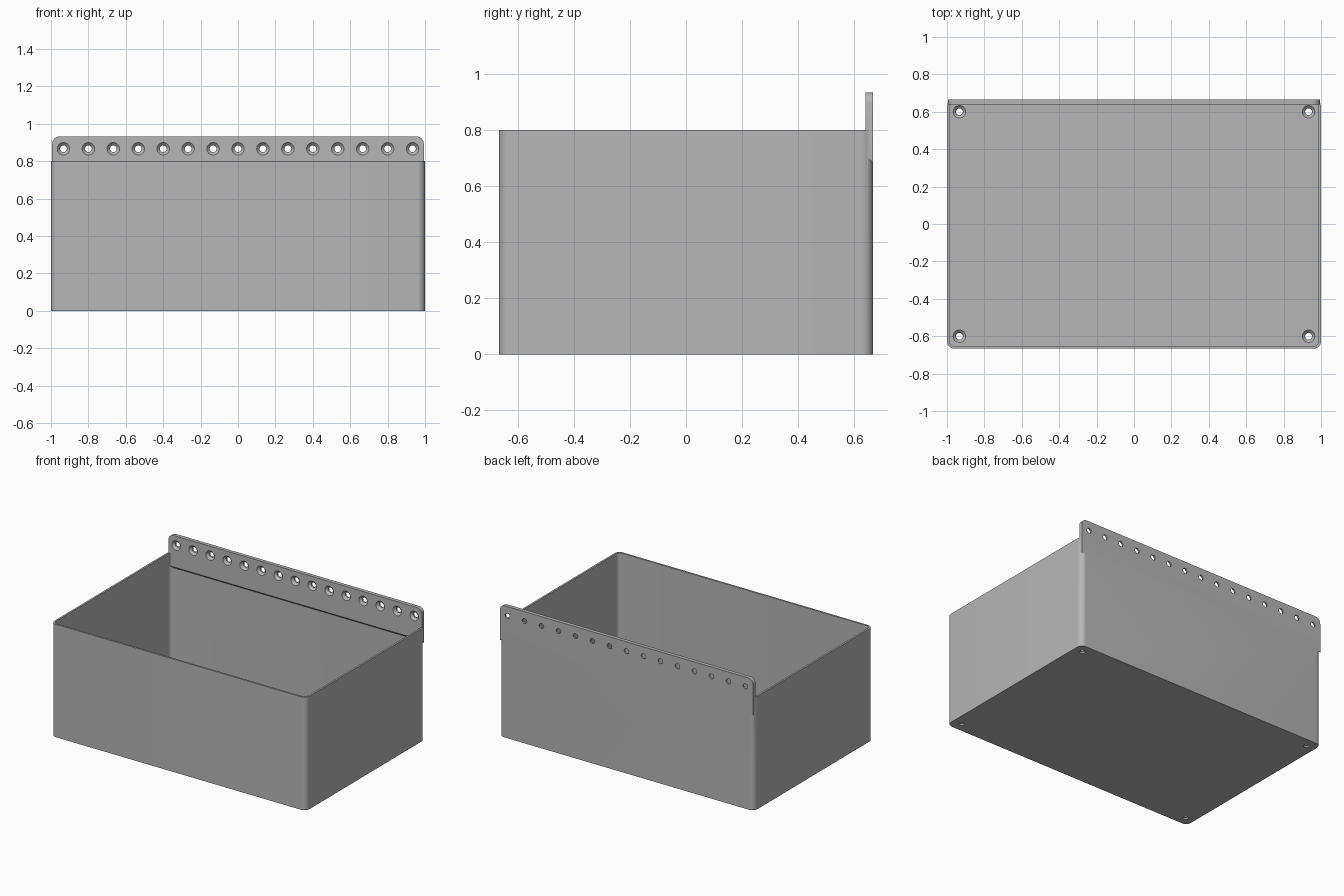
import bpy
import bmesh
import math
from mathutils import Matrix

if "Cube" in bpy.data.objects:
    bpy.data.objects.remove(bpy.data.objects["Cube"])

W, D, H = 1.0, 0.6667, 0.8      # half width, half depth, wall height
WALL, FLOOR, RADIUS = 0.0133, 0.0267, 0.04
RAIL, TOP = 0.0267, 0.9333      # rail thickness, rail top

grey = bpy.data.materials.new("plain grey")
grey.use_nodes = True
colour = (0.47, 0.47, 0.47, 1)
grey.diffuse_color = colour
grey.node_tree.nodes["Principled BSDF"].inputs["Base Color"].default_value = colour


def make_object(name, bm):
    bmesh.ops.recalc_face_normals(bm, faces=bm.faces)
    mesh = bpy.data.meshes.new(name)
    bm.to_mesh(mesh)
    bm.free()
    mesh.materials.append(grey)
    obj = bpy.data.objects.new(name, mesh)
    bpy.context.collection.objects.link(obj)
    return obj


def rounded_block(name, hx, hy, z0, z1, radius):
    """Block with rounded vertical edges."""
    bm = bmesh.new()
    size = Matrix.Diagonal((2 * hx, 2 * hy, z1 - z0, 1))
    bmesh.ops.create_cube(bm, size=1, matrix=Matrix.Translation((0, 0, (z0 + z1) / 2)) @ size)
    upright = [e for e in bm.edges if abs(e.verts[0].co.z - e.verts[1].co.z) > 0.01]
    bmesh.ops.bevel(bm, geom=upright, offset=radius, segments=8, profile=0.5, affect='EDGES')
    return make_object(name, bm)


def add_cone(bm, place, r_low, r_high, z0, z1):
    move = place @ Matrix.Translation((0, 0, (z0 + z1) / 2))
    bmesh.ops.create_cone(bm, cap_ends=True, segments=32, radius1=r_low,
                          radius2=r_high, depth=z1 - z0, matrix=move)


def combine(target, other, operation):
    mod = target.modifiers.new(operation.title(), 'BOOLEAN')
    mod.operation, mod.solver, mod.object = operation, 'EXACT', other
    bpy.context.view_layer.objects.active = target
    bpy.ops.object.modifier_apply(modifier=mod.name)
    bpy.data.objects.remove(other)


# Open box with thin walls
box = rounded_block("storage_bin", W, D, 0, H, RADIUS)
cavity = rounded_block("cavity_cutter", W - WALL, D - WALL, FLOOR, H + 0.3, RADIUS - WALL)
combine(box, cavity, 'DIFFERENCE')

# Hanging rail along the back, with sloped underside and rounded top corners
bm = bmesh.new()
profile = [(D - RAIL, TOP), (D, TOP), (D, 0.683), (D - RAIL, 0.71)]
end = bm.faces.new([bm.verts.new((-0.9933, y, z)) for y, z in profile])
swept = bmesh.ops.extrude_face_region(bm, geom=[end])
bmesh.ops.translate(bm, vec=(2 * 0.9933, 0, 0),
                    verts=[v for v in swept["geom"] if isinstance(v, bmesh.types.BMVert)])
corners = [e for e in bm.edges if all(v.co.z > 0.9 for v in e.verts)
           and abs(e.verts[0].co.x - e.verts[1].co.x) < 0.01]
bmesh.ops.bevel(bm, geom=corners, offset=0.04, segments=8, profile=0.5, affect='EDGES')
combine(box, make_object("hanging_rail", bm), 'UNION')

# Countersunk screw holes: a row in the rail and one in each floor corner
places = [Matrix.Translation((0.1333 * i, D - RAIL, 0.8667)) @ Matrix.Rotation(math.pi / 2, 4, 'X')
          for i in range(-7, 8)]
places += [Matrix.Translation((x, y, FLOOR)) for x in (-0.9333, 0.9333) for y in (-0.6, 0.6)]
for drill, shape in (("hole_cutter", (0.018, 0.018, -0.06, 0.03)),
                     ("countersink_cutter", (0.0155, 0.0355, -0.018, 0.002))):
    bm = bmesh.new()
    for place in places:
        add_cone(bm, place, *shape)
    combine(box, make_object(drill, bm), 'DIFFERENCE')

# Smooth the rounded edges and keep the sharp ones
bpy.ops.object.select_all(action='DESELECT')
box.select_set(True)
bpy.context.view_layer.objects.active = box
bpy.ops.object.shade_smooth_by_angle(angle=math.radians(30))
